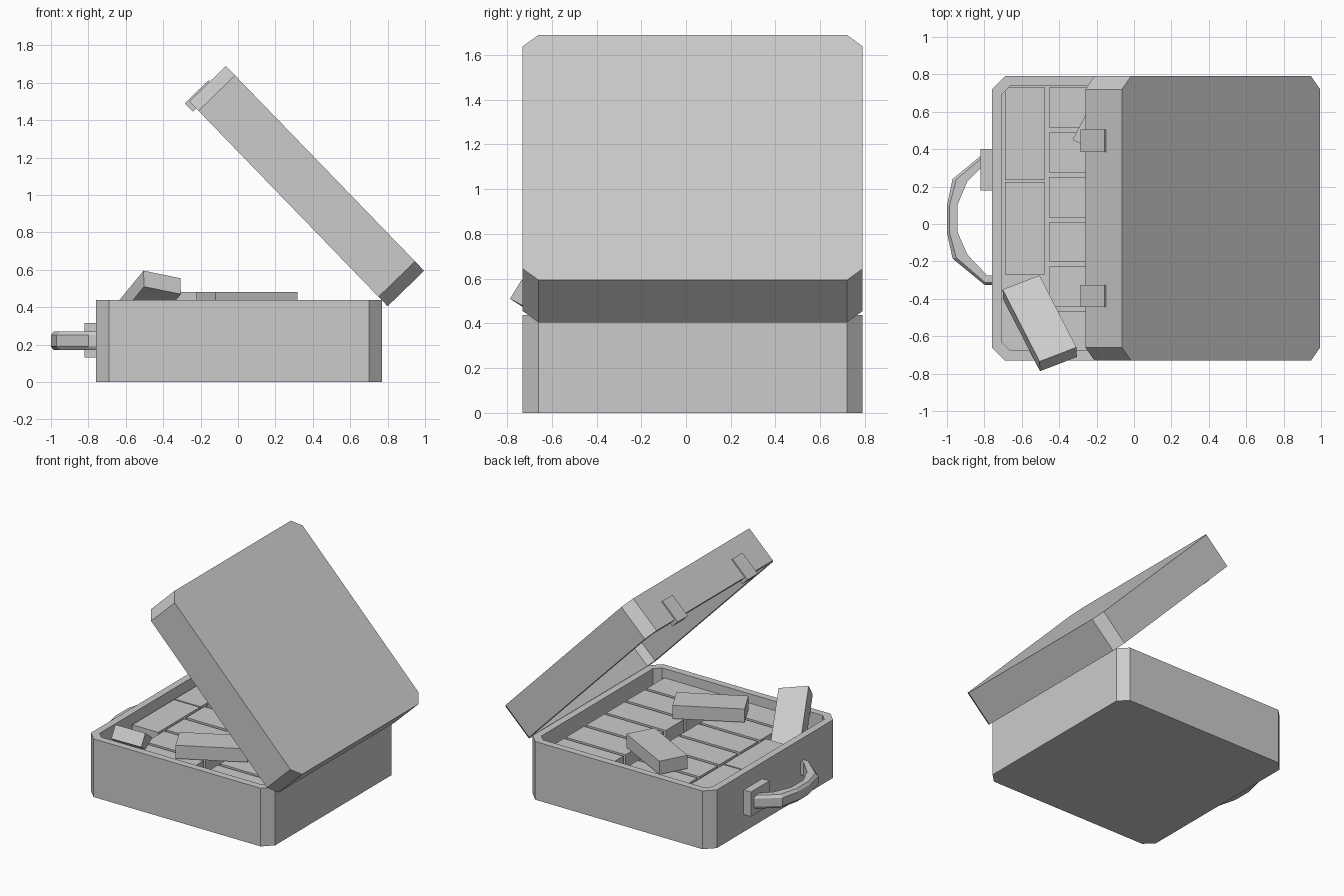
import bpy, bmesh
from mathutils import Matrix, Vector

if "Cube" in bpy.data.objects:
    bpy.data.objects.remove(bpy.data.objects["Cube"])

CY = 0.03                      # case centre line in y
L, W, T = 0.495, 0.215, 0.10   # size of one paper bundle


def finish(name, bm, matrix=None):
    bmesh.ops.recalc_face_normals(bm, faces=bm.faces[:])
    me = bpy.data.meshes.new(name)
    bm.to_mesh(me)
    bm.free()
    ob = bpy.data.objects.new(name, me)
    bpy.context.collection.objects.link(ob)
    if matrix:
        ob.matrix_world = matrix
    return ob


def box(name, lo, hi, matrix=None):
    bm = bmesh.new()
    bmesh.ops.create_cube(bm, size=1)
    for v in bm.verts:
        v.co = Vector([hi[i] if v.co[i] > 0 else lo[i] for i in range(3)])
    return finish(name, bm, matrix)


def frame(x, y, z, origin):
    m = Matrix((x, y, z)).transposed().to_4x4()
    m.translation = origin
    return m


def loft(bm, rings, cyclic):
    n = len(rings[0])
    for a, b in zip(rings, rings[1:]):
        for i in range(n if cyclic else n - 1):
            j = (i + 1) % n
            bm.faces.new((a[i], a[j], b[j], b[i]))
    bm.faces.new(rings[0])
    bm.faces.new(rings[-1])


def octagon(x0, x1, hy, c, z):
    return [(x0 + c, -hy, z), (x1 - c, -hy, z), (x1, -hy + c, z), (x1, hy - c, z),
            (x1 - c, hy, z), (x0 + c, hy, z), (x0, hy - c, z), (x0, -hy + c, z)]


def shell(name, x0, x1, hy, z_closed, z_open, wall, matrix):
    # hollow tray with cut corners
    s = 1 if z_open > z_closed else -1
    bm = bmesh.new()
    outlines = [octagon(x0, x1, hy, 0.07, z_closed), octagon(x0, x1, hy, 0.07, z_open)]
    inner = (x0 + wall, x1 - wall, hy - wall, 0.045)
    outlines += [octagon(*inner, z_open), octagon(*inner, z_closed + s * wall)]
    loft(bm, [[bm.verts.new(p) for p in o] for o in outlines], True)
    return finish(name, bm, matrix)


# Case base and opened lid
shell("case_base", -0.76, 0.77, 0.76, 0, 0.437, 0.053, Matrix.Translation((0, CY, 0)))
u = Vector((-0.6955, 0, 0.7185)).normalized()
n = Vector((-u.x, 0, -u.z))
n = Vector((u.z, 0, -u.x))
lid_frame = frame(u, n.cross(u), n, (0.80, CY, 0.405))
shell("case_lid", 0, 1.524, 0.76, 0.272, 0, 0.053, lid_frame)

# Latches on the lid's free edge
for side in (-1, 1):
    y = side * 0.415
    box("latch", (1.471, y - 0.06, -0.025), (1.534, y + 0.06, 0.152), lid_frame)

# Handle and its single mount
box("handle_mount", (-0.82, 0.18, 0.13), (-0.755, 0.40, 0.315))
outer = [(-0.80, 0.38), (-0.97, 0.24), (-1.0, 0.10), (-1.0, -0.045),
         (-0.97, -0.185), (-0.80, -0.325), (-0.755, -0.325)]
inside = [(-0.80, 0.32), (-0.89, 0.23), (-0.945, 0.10), (-0.945, -0.04),
          (-0.89, -0.165), (-0.785, -0.275), (-0.755, -0.275)]
bm = bmesh.new()
rings = []
for o, i in zip(outer, inside):
    o, i = Vector(o), Vector(i)
    edge = o.lerp(i, 0.25)
    section = [(i, 0.17), (i, 0.27), (edge, 0.27), (o, 0.25), (o, 0.19), (edge, 0.17)]
    rings.append([bm.verts.new((p.x, p.y, z)) for p, z in section])
loft(bm, rings, True)
finish("handle", bm)

# Packed layers of bundles
for layer in range(3):
    z = 0.053 + layer * 0.107
    for k in range(2):
        y = 0.73 - k * 0.505
        box("side_bundle", (-0.69, y - L, z), (-0.69 + W, y, z + T))
    for x in (-0.455, 0.16):
        for k in range(6):
            y = 0.73 - k * 0.2395
            box("packed_bundle", (x, y - W, z), (x + L, y, z + T))

# Loose bundles lying on top
for x, y, deg in ((-0.06, 0.43, -28), (0.048, -0.359, 28)):
    m = Matrix.Translation((x, y, 0.38)) @ Matrix.Rotation(deg * 0.0174533, 4, 'Z')
    box("loose_bundle", (-L / 2, -W / 2, 0), (L / 2, W / 2, T), m)

# Bundle leaning over the rim
a = Vector((0.195, 0.075, -0.04)).normalized()
b = Vector((-0.205, 0.375, -0.235)).normalized()
up = a.cross(b).normalized()
b = up.cross(a)
box("leaning_bundle", (0, 0, -T), (W, L, 0), frame(a, b, up, (-0.505, -0.735, 0.595)))
